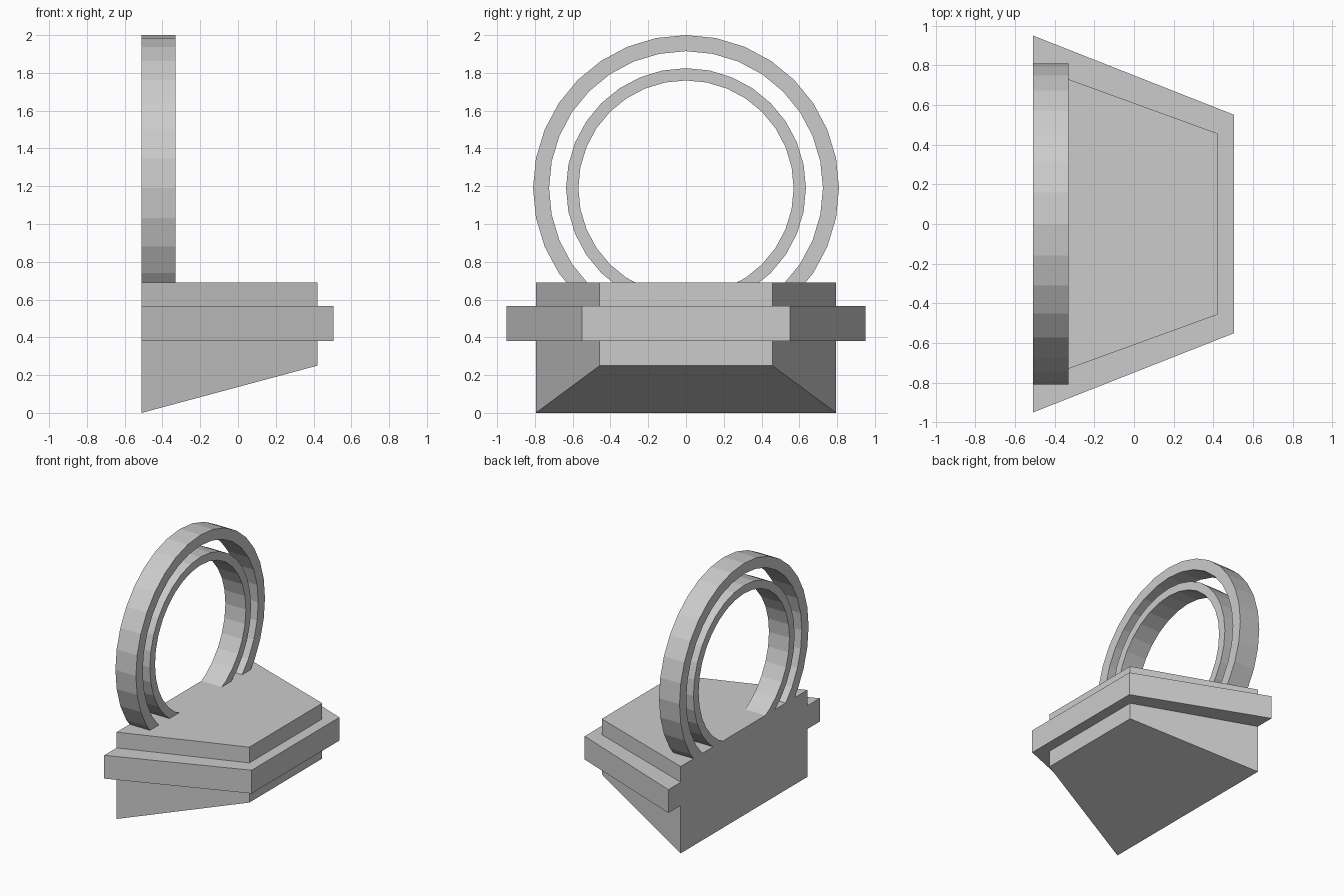
import bpy, bmesh, math

if "Cube" in bpy.data.objects:
    bpy.data.objects.remove(bpy.data.objects["Cube"])

BACK, FRONT = -0.51, 0.42      # body extent in x
TOP = 0.69                     # deck height
BODY = [(BACK, -0.795), (FRONT, -0.457), (FRONT, 0.457), (BACK, 0.795)]
RIM = [(BACK, -0.95), (0.505, -0.55), (0.505, 0.55), (BACK, 0.95)]


def finish(bm, name):
    bmesh.ops.recalc_face_normals(bm, faces=bm.faces)
    mesh = bpy.data.meshes.new(name)
    bm.to_mesh(mesh)
    bm.free()
    obj = bpy.data.objects.new(name, mesh)
    bpy.context.collection.objects.link(obj)
    return obj


def prism(name, outline, bottom, top):
    """Upright prism; bottom is a function of x so it may slope."""
    bm = bmesh.new()
    low = [bm.verts.new((x, y, bottom(x))) for x, y in outline]
    high = [bm.verts.new((x, y, top)) for x, y in outline]
    n = len(outline)
    bm.faces.new(low[::-1])
    bm.faces.new(high)
    for i in range(n):
        j = (i + 1) % n
        bm.faces.new((low[i], low[j], high[j], high[i]))
    return finish(bm, name)


def hoop(name, outer, inner, cz=1.19, x0=BACK, x1=-0.33, sides=32):
    """Flat-banded ring facing x, trimmed where it meets the deck."""
    bm = bmesh.new()
    rows = []
    for i in range(sides):
        a = 2 * math.pi * i / sides
        s, c = math.sin(a), math.cos(a)
        rows.append([bm.verts.new((x, r * s, cz + r * c))
                     for x, r in ((x0, outer), (x1, outer), (x1, inner), (x0, inner))])
    for i in range(sides):
        p, q = rows[i], rows[(i + 1) % sides]
        for k in range(4):
            m = (k + 1) % 4
            bm.faces.new((p[k], p[m], q[m], q[k]))
    bmesh.ops.bisect_plane(bm, geom=bm.verts[:] + bm.edges[:] + bm.faces[:],
                           plane_co=(0, 0, TOP), plane_no=(0, 0, -1), clear_outer=True)
    bmesh.ops.holes_fill(bm, edges=[e for e in bm.edges if e.is_boundary], sides=0)
    return finish(bm, name)


# Tapered base with sloping underside
prism("base_body", BODY, lambda x: 0.25 * (x - BACK) / (FRONT - BACK), TOP)

# Ledge wrapping the three outer sides, flush with the back
prism("base_ledge", RIM + BODY[::-1], lambda x: 0.38, 0.565)

# Two concentric hoops standing on the deck
hoop("outer_hoop", 0.81, 0.725)
hoop("inner_hoop", 0.635, 0.57)
